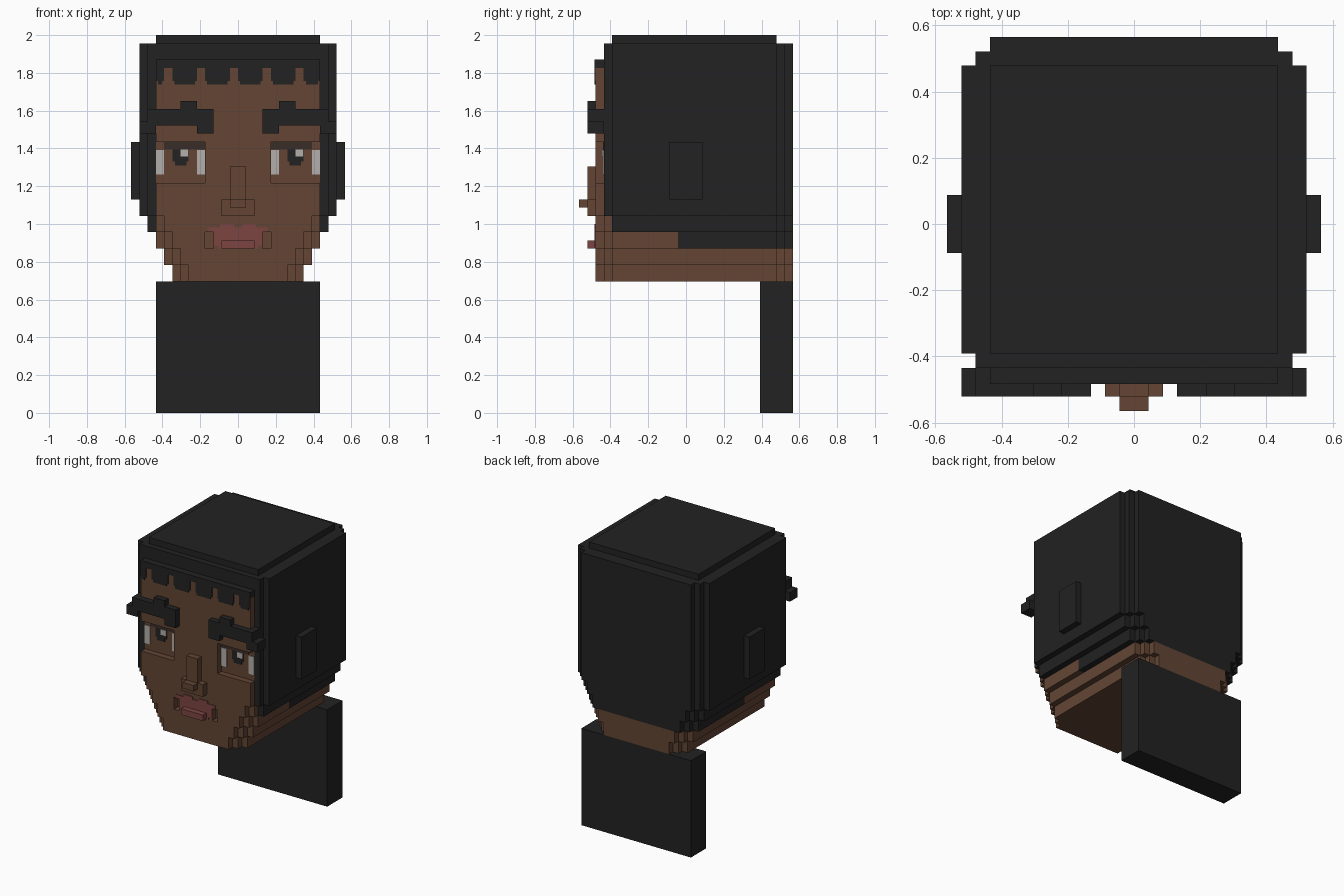
import bpy
import bmesh

default_cube = bpy.data.objects.get("Cube")
if default_cube:
    bpy.data.objects.remove(default_cube)

UNIT = 2 / 46      # one block step
PLATE = 0.12       # thickness of painted plates, in steps


def material(name, red, green, blue):
    mat = bpy.data.materials.new(name)
    mat.use_nodes = True
    colour = (red, green, blue, 1)
    mat.diffuse_color = colour
    mat.node_tree.nodes["Principled BSDF"].inputs["Base Color"].default_value = colour
    return mat


skin = material("brown skin", 0.125, 0.06, 0.034)
black = material("black hair", 0.016, 0.016, 0.016)
pink = material("lip pink", 0.2, 0.06, 0.055)
white = material("eye white", 0.45, 0.43, 0.41)
lid = material("eyelid brown", 0.04, 0.026, 0.022)


def part(name, mat, boxes):
    """One object from boxes (x0, x1, y0, y1, z0, z1) given in block steps."""
    bm = bmesh.new()
    for x0, x1, y0, y1, z0, z1 in boxes:
        cube = bmesh.ops.create_cube(bm, size=1)
        for v in cube["verts"]:
            v.co.x = (x0 if v.co.x < 0 else x1) * UNIT
            v.co.y = (y0 if v.co.y < 0 else y1) * UNIT
            v.co.z = (z0 if v.co.z < 0 else z1) * UNIT
    mesh = bpy.data.meshes.new(name)
    bm.to_mesh(mesh)
    bm.free()
    mesh.materials.append(mat)
    obj = bpy.data.objects.new(name, mesh)
    bpy.context.collection.objects.link(obj)
    return obj


def both(boxes):
    """Add the mirrored copy of every box."""
    return boxes + [(-b[1], -b[0], *b[2:]) for b in boxes]


def centred(half, *rest):
    return (-half, half, *rest)


def layer(width, bottom, top, front=-11, back=13, steps=range(3)):
    """A slab with stair-stepped corners."""
    return [centred(width - i, max(-9 - i, front), min(11 + i, back), bottom, top)
            for i in steps]


FACE = -11         # front plane of the face
SOCKET = -10       # back plane of eye sockets and mouth corners

# Jaw and face, with open eye sockets and mouth corner pockets
part("jaw", skin, layer(8, 16, 18) + layer(9, 18, 20)
     + layer(10, 20, 22, front=SOCKET, back=-1)
     + [centred(3, FACE, SOCKET, 20, 22)]
     + both([(4, 8, FACE, SOCKET, 20, 22)])
     + layer(11, 22, 24, back=11, steps=(1, 2)))
part("face", skin, [
    centred(10, SOCKET, 11, 24, 42),
    centred(10, FACE, SOCKET, 24, 28),
    centred(4, FACE, SOCKET, 28, 33),
    centred(10, FACE, SOCKET, 33, 42)])

# Hair: sides, back, crown and nape
part("hair_sides", black, both([
    (10, 12, -9, 11, 24, 45),
    (10, 11, SOCKET, 12, 24, 45),
    (10, 11, -9, 11, 22, 24)]))
part("hair_back", black, [
    centred(10, 11, 13, 24, 45),
    centred(10, 11, 12, 22, 24),
    centred(9, 12, 13, 22, 24)])
part("hair_nape", black, layer(10, 20, 22, front=-1))
part("hair_crown", black, [
    centred(10, SOCKET, 13, 42, 45),
    centred(10, -9, 11, 45, 46)])

# Fringe with scalloped locks between regular notches
fringe = [centred(10, FACE - PLATE, SOCKET, 42, 43)]
edges = [-10] + [x for n in range(-9, 8, 4) for x in (n, n + 1)] + [10]
for start, end in zip(edges[::2], edges[1::2]):
    fringe.append((start, end, FACE - PLATE, FACE, 40.4, 42))
    fringe.append((start + 0.25, end - 0.25, FACE - PLATE, FACE, 40, 40.4))
part("fringe", black, fringe)

# Ear covers
part("ear_covers", black, both([(12, 13, -2, 2, 26, 33)]))

# Eyebrows wrapping past the temples
part("eyebrows", black, both([
    (3, 10, -12, FACE, 35, 37),
    (3, 5, -12, FACE, 34, 35),
    (5, 7, -12, FACE, 37, 38),
    (10, 11, -12, SOCKET, 35, 37),
    (10, 12, -12, SOCKET, 34, 35.5)]))

# Eyes painted on the back of the sockets
near, nearer = SOCKET - PLATE, SOCKET - 2 * PLATE
part("eye_whites", white, both([
    (9, 10, near, SOCKET, 29, 32),
    (4, 5, near, SOCKET, 29, 32)]))
part("eyelids", lid, both([(4, 9, near, SOCKET, 32.1, 33)]))
part("pupils", black, both([
    (6, 8, near, SOCKET, 30.6, 32.1),
    (6.3, 7.7, near, SOCKET, 30.1, 30.6)]))
part("eye_glints", white, [
    (x, x + 1, nearer, near, 31.2, 32.1) for x in (-7, 7)])

# Nose
part("nose", skin, [
    centred(1, -12, FACE, 24, 30),
    centred(2, -12, FACE, 24, 26),
    centred(1, -13, -12, 25, 26)])

# Lips
paint = FACE - PLATE
part("lips", pink, [
    centred(2.4, paint, FACE, 20, 20.4),
    centred(3, paint, FACE, 20.4, 22),
    centred(3.6, paint, FACE, 22, 22.6),
    centred(2, -12, FACE, 20, 21)]
    + both([(0.5, 2.2, paint, FACE, 22.6, 23)]))

# Back slab below the head
part("neck_slab", black, [centred(10, 9, 13, 0, 16)])
